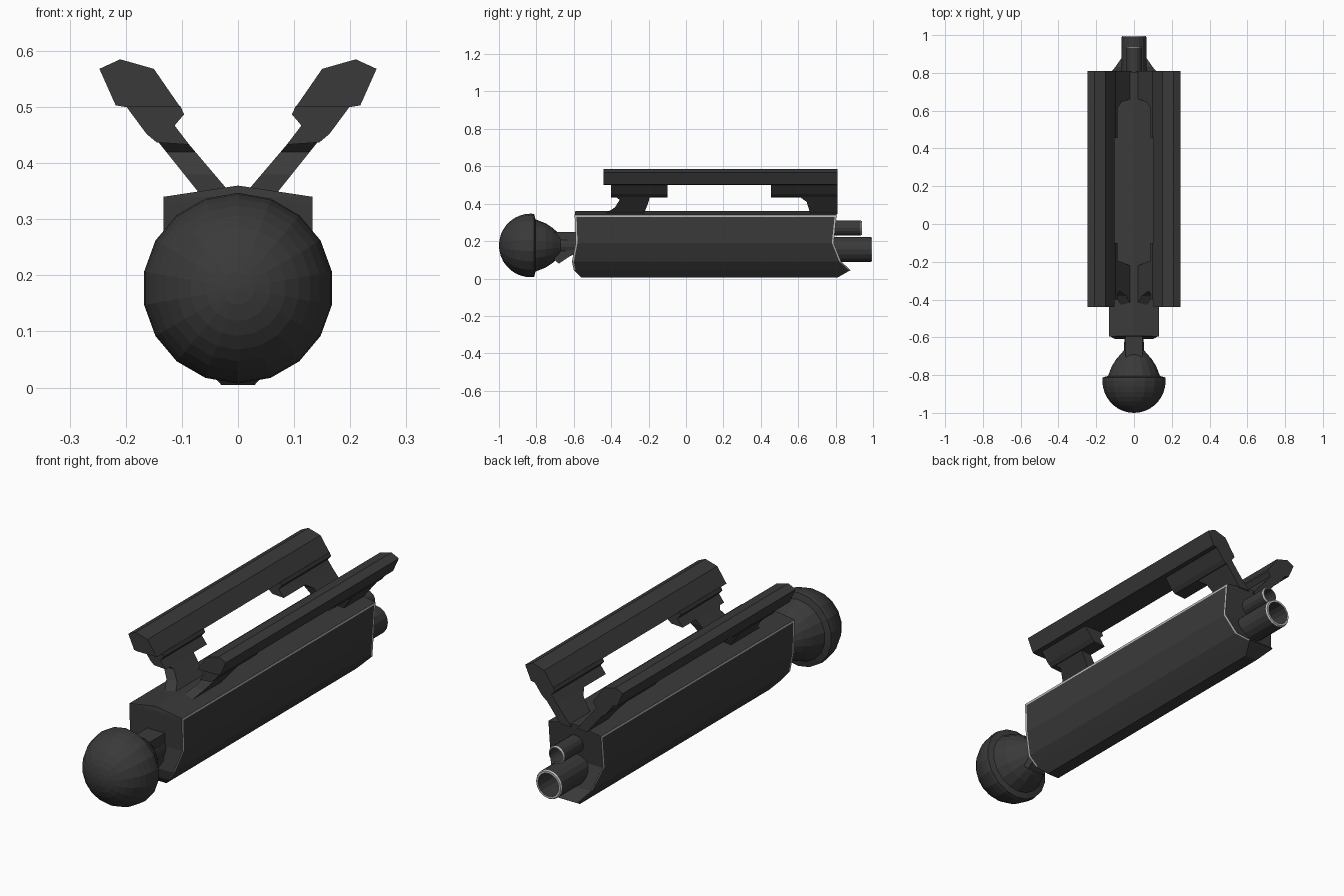
import bpy, bmesh, math

if "Cube" in bpy.data.objects:
    bpy.data.objects.remove(bpy.data.objects["Cube"])

def material(name, v):
    m = bpy.data.materials.new(name)
    m.diffuse_color = (v, v, v, 1)
    m.use_nodes = True
    m.node_tree.nodes["Principled BSDF"].inputs["Base Color"].default_value = m.diffuse_color
    return m

DARK = material("dark_metal", 0.042)
WORN = material("worn_edge", 0.5)

def finish(bm, name):
    bmesh.ops.remove_doubles(bm, verts=bm.verts, dist=1e-5)
    bmesh.ops.recalc_face_normals(bm, faces=bm.faces)
    me = bpy.data.meshes.new(name)
    bm.to_mesh(me)
    bm.free()
    me.materials.append(DARK)
    me.materials.append(WORN)
    ob = bpy.data.objects.new(name, me)
    bpy.context.collection.objects.link(ob)
    return ob

def loft(bm, a, b):
    """Closed prism between two matching outlines."""
    va, vb = [bm.verts.new(p) for p in a], [bm.verts.new(p) for p in b]
    n = len(a)
    for i in range(n):
        j = (i + 1) % n
        bm.faces.new((va[i], va[j], vb[j], vb[i]))
    bm.faces.new(va[::-1])
    bm.faces.new(vb)

def lathe(name, profile, cz, seg, rim=()):
    """Turn (y, radius) points about the y axis; rim = profile spans with worn colour."""
    bm = bmesh.new()
    rings = []
    for y, r in profile:
        rings.append([bm.verts.new((r * math.sin(2 * math.pi * k / seg), y,
                                    cz + r * math.cos(2 * math.pi * k / seg))) for k in range(seg)])
    for i in range(len(rings) - 1):
        for k in range(seg):
            j = (k + 1) % seg
            f = bm.faces.new((rings[i][k], rings[i][j], rings[i + 1][j], rings[i + 1][k]))
            f.material_index = int(i in rim)
    bm.faces.new(rings[0])
    bm.faces.new(rings[-1])
    return finish(bm, name)

# Body: rows of (half width, z, front y, rear y), with worn bands on the side edges
rows = [(.133, .34, -.595, .805), (.133, .33, -.595, .804), (.133, .19, -.59, .79),
        (.1, .09, -.61, .83), (.065, .045, -.60, .88), (.03, .005, -.56, .81)]
bm = bmesh.new()
grid = {}
for s in (-1, 1):
    for i, (x, z, f, r) in enumerate(rows):
        for k, y in enumerate((f, f + .01, r - .01, r)):
            grid[s, i, k] = bm.verts.new((s * x, y, z))
ridge = [bm.verts.new((0, y, .36)) for y in (-.592, -.582, .795, .805)]
last = len(rows) - 1
for s in (-1, 1):
    for k in range(3):
        for i in range(last):
            f = bm.faces.new((grid[s, i, k], grid[s, i, k + 1], grid[s, i + 1, k + 1], grid[s, i + 1, k]))
            f.material_index = int(i == 0 or (k != 1 and i < 4))
        bm.faces.new((ridge[k], ridge[k + 1], grid[s, 0, k + 1], grid[s, 0, k]))
for k in range(3):
    bm.faces.new((grid[-1, last, k], grid[1, last, k], grid[1, last, k + 1], grid[-1, last, k + 1]))
for k in (0, 3):
    bm.faces.new((ridge[k], grid[1, 0, k], grid[-1, 0, k]))
    for i in range(last):
        bm.faces.new((grid[-1, i, k], grid[1, i, k], grid[1, i + 1, k], grid[-1, i + 1, k]))
finish(bm, "body")

# Ball knob with tapered collar
R = .17
ball = [(-.83 - R * math.cos(math.radians(a)), max(R * math.sin(math.radians(a)), .001))
        for a in range(0, 91, 10)]
lathe("ball_knob", ball + [(-.812, .168), (-.805, .14), (-.75, .118), (-.715, .095), (-.67, .055), (-.58, .05)],
      .177, 18)

# Hooked neck between ball and body
neck = [(-.72, .25), (-.57, .25), (-.57, .14), (-.62, .12), (-.68, .08), (-.71, .105)]
bm = bmesh.new()
loft(bm, [(-.045, y, z) for y, z in neck], [(.045, y, z) for y, z in neck])
finish(bm, "neck")

# Two open pipes at the rear
for name, cz, r, end in (("large_pipe", .155, .066, .995), ("small_pipe", .27, .04, .94)):
    lathe(name, [(.75, r), (end - .006, r), (end, r - .004), (end, r * .8), (.84, r * .8)], cz, 16, rim=(1, 2))

# Splayed rails: bar, mounting blocks and slanted legs, on both sides
bar = [(.103, .5), (.15, .568), (.21, .585), (.247, .568), (.218, .503), (.2, .5)]
block = [(.103, .502), (.096, .487), (.113, .467), (.087, .433), (.145, .437), (.163, .452), (.2, .502)]
front_leg = [(-.40, .46), (-.355, .42), (-.38, .38), (-.435, .345), (-.225, .345), (-.2, .41), (-.19, .46)]
rear_leg = [(.60, .46), (.61, .435), (.645, .41), (.665, .345), (.81, .345), (.81, .46)]

def inner(z): return .025 + (z - .36) * .85
def outer(z): return .08 + (z - .36) * .8

for s, side in ((-1, "left"), (1, "right")):
    for name, sec, y0, y1 in (("rail_bar", bar, -.44, .81), ("front_block", block, -.4, -.1),
                              ("rear_block", block, .455, .81)):
        bm = bmesh.new()
        loft(bm, [(s * x, y0, z) for x, z in sec], [(s * x, y1, z) for x, z in sec])
        finish(bm, side + "_" + name)
    for name, leg in (("front_leg", front_leg), ("rear_leg", rear_leg)):
        bm = bmesh.new()
        loft(bm, [(s * inner(z), y, z) for y, z in leg], [(s * outer(z), y, z) for y, z in leg])
        finish(bm, side + "_" + name)
